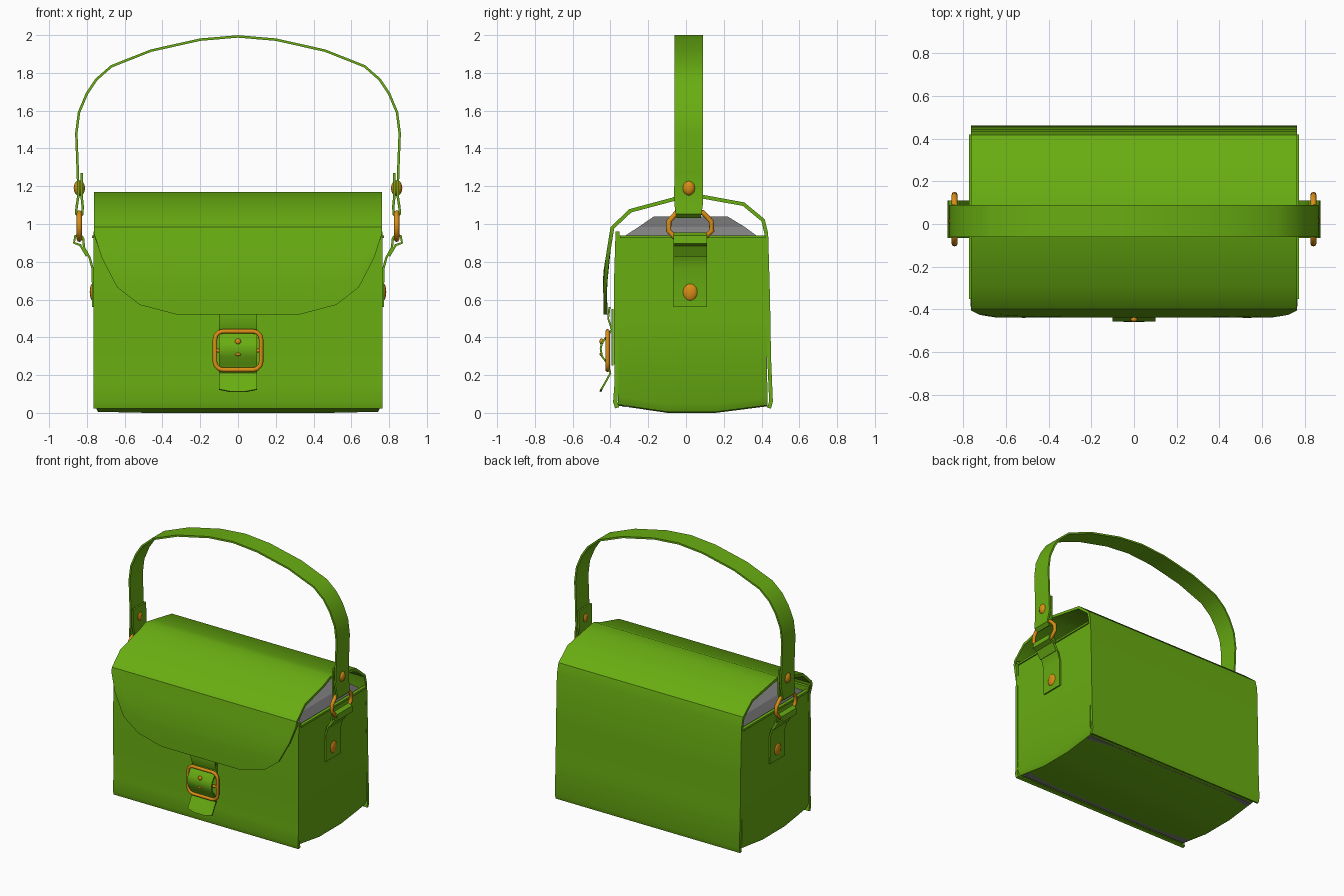
import bpy, bmesh, math
from mathutils import Vector

if "Cube" in bpy.data.objects:
    bpy.data.objects.remove(bpy.data.objects["Cube"])


def material(name, rgb):
    m = bpy.data.materials.new(name)
    m.diffuse_color = (*rgb, 1)
    m.use_nodes = True
    m.node_tree.nodes["Principled BSDF"].inputs["Base Color"].default_value = m.diffuse_color
    return m


GREEN = material("green leather", (0.14, 0.42, 0.006))
BRASS = material("orange brass", (0.70, 0.27, 0.008))
GREY = material("grey lining", (0.21, 0.21, 0.21))


def activate(ob):
    bpy.ops.object.select_all(action='DESELECT')
    ob.select_set(True)
    bpy.context.view_layer.objects.active = ob


def finish(ob, angle=35):
    activate(ob)
    bpy.ops.object.shade_smooth_by_angle(angle=math.radians(angle))
    return ob


def sheet(name, rows, thick, mat=GREEN, angle=35):
    """Leather sheet through a grid of points, given thickness."""
    bm = bmesh.new()
    grid = [[bm.verts.new(p) for p in row] for row in rows]
    for a, b in zip(grid, grid[1:]):
        for i in range(len(a) - 1):
            bm.faces.new((a[i], a[i + 1], b[i + 1], b[i]))
    bmesh.ops.recalc_face_normals(bm, faces=bm.faces)
    me = bpy.data.meshes.new(name)
    bm.to_mesh(me)
    bm.free()
    me.materials.append(mat)
    ob = bpy.data.objects.new(name, me)
    bpy.context.collection.objects.link(ob)
    activate(ob)
    mod = ob.modifiers.new("thickness", 'SOLIDIFY')
    mod.thickness = thick
    mod.offset = 0
    bpy.ops.object.modifier_apply(modifier=mod.name)
    return finish(ob, angle)


def tube(name, pts, r, cyclic=True):
    """Round metal wire along a path."""
    cu = bpy.data.curves.new(name, 'CURVE')
    cu.dimensions = '3D'
    cu.bevel_depth = r
    cu.bevel_resolution = 2
    cu.use_fill_caps = True
    sp = cu.splines.new('POLY')
    sp.points.add(len(pts) - 1)
    for p, co in zip(sp.points, pts):
        p.co = (*co, 1)
    sp.use_cyclic_u = cyclic
    cu.materials.append(BRASS)
    ob = bpy.data.objects.new(name, cu)
    bpy.context.collection.objects.link(ob)
    activate(ob)
    bpy.ops.object.convert(target='MESH')
    return finish(bpy.context.object, 50)


def rivet(name, loc, scale):
    bpy.ops.mesh.primitive_uv_sphere_add(segments=12, ring_count=8, location=loc)
    ob = bpy.context.object
    ob.name = name
    ob.scale = scale
    ob.data.materials.append(BRASS)
    bpy.ops.object.transform_apply(location=False, rotation=False, scale=True)
    return finish(ob, 60)


# Back panel, lid and curved flap in one sheet
half = [(0.763, 0.95), (0.72, 0.82), (0.64, 0.665), (0.52, 0.572), (0.33, 0.522)]
cols = [(-x, z) for x, z in half] + [(x, z) for x, z in reversed(half)]
profile = [(0.44, 0.025), (0.45, 0.06), (0.44, 0.3), (0.435, 0.6), (0.425, 0.95), (0.408, 1.02),
           (0.305, 1.105), (0.085, 1.145), (0.0, 1.16), (-0.07, 1.13), (-0.295, 1.07), (-0.39, 0.98)]
rows = [[(x, y, z) for x, _ in cols] for y, z in profile]
for t in (0.25, 0.5, 0.75, 1):
    row = []
    for x, zb in cols:
        z = 0.98 + (zb - 0.98) * t
        row.append((x, -0.39 - 0.045 * min(1, (0.98 - z) / 0.25) + 0.02 * (0.98 - z), z))
    rows.append(row)
sheet("back_and_flap", rows, 0.02)

# Front panel
front = [(-0.362, 0.96), (-0.37, 0.7), (-0.37, 0.4), (-0.368, 0.15), (-0.375, 0.06), (-0.365, 0.027)]
sheet("front_panel", [[(-0.765, y, z), (0.765, y, z)] for y, z in front], 0.022)

# Side and bottom gusset, bulging slightly across its width
side = [(0.755, 0.94), (0.755, 0.5), (0.755, 0.05), (0.738, 0.012), (0.5, 0.008)]
path = side + [(-x, z) for x, z in reversed(side)]
widths = [(-0.36, 1), (-0.1, 0), (0.16, 0), (0.43, 0.9)]
sheet("gusset", [[(x, y, z + 0.038 * e * (z < 0.06)) for y, e in widths] for x, z in path], 0.015)

# Turned rim along the top of each gusset
for s, n in ((1, "right"), (-1, "left")):
    sheet("gusset_rim_" + n, [[(s * 0.762, -0.35, z), (s * 0.762, 0.42, z)] for z in (0.925, 0.94)], 0.02)

# Grey stuffing showing under the lid
bm = bmesh.new()
loops = []
for z, x, y0, y1 in ((0.03, 0.73, -0.33, 0.40), (0.93, 0.735, -0.335, 0.385),
                     (0.985, 0.70, -0.25, 0.31), (1.04, 0.60, -0.17, 0.22)):
    loops.append([bm.verts.new(p) for p in ((-x, y0, z), (x, y0, z), (x, y1, z), (-x, y1, z))])
for a, b in zip(loops, loops[1:]):
    for i in range(4):
        j = (i + 1) % 4
        bm.faces.new((a[i], a[j], b[j], b[i]))
bm.faces.new(loops[-1])
bm.faces.new(loops[0][::-1])
me = bpy.data.meshes.new("stuffing")
bm.to_mesh(me)
bm.free()
me.materials.append(GREY)
bpy.context.collection.objects.link(bpy.data.objects.new("stuffing", me))

# Carrying handle, folded round the ring at both ends: x, z, half width
arch = [(0.828, 1.27, 0.075), (0.826, 1.13, 0.075), (0.822, 1.09, 0.07), (0.825, 1.05, 0.065),
        (0.84, 1.038, 0.065), (0.858, 1.055, 0.068), (0.853, 1.10, 0.075), (0.845, 1.15, 0.077),
        (0.848, 1.27, 0.075), (0.856, 1.48, 0.075), (0.842, 1.59, 0.075), (0.80, 1.69, 0.075),
        (0.75, 1.765, 0.075), (0.67, 1.835, 0.075), (0.46, 1.918, 0.075), (0.2, 1.976, 0.075)]
arch = arch + [(0, 1.993, 0.075)] + [(-x, z, w) for x, z, w in reversed(arch)]
sheet("handle", [[(x, 0.014 - w, z), (x, 0.014 + w, z)] for x, z, w in arch], 0.013)

# Rings, tabs and rivets on both sides
ring = [(-0.092, 0.965), (-0.09, 1.015), (-0.05, 1.06), (0.09, 1.06), (0.133, 1.015),
        (0.137, 0.965), (0.09, 0.918), (-0.05, 0.918)]
tab = [(0.767, 0.56), (0.769, 0.76), (0.785, 0.82), (0.815, 0.875), (0.82, 0.925), (0.84, 0.948),
       (0.862, 0.935), (0.868, 0.90), (0.835, 0.888), (0.80, 0.83)]
for s, n in ((1, "right"), (-1, "left")):
    tube("ring_" + n, [(s * 0.84, y, z) for y, z in ring], 0.014)
    sheet("ring_tab_" + n, [[(s * x, -0.065, z), (s * x, 0.11, z)] for x, z in tab], 0.012)
    rivet("handle_rivet_" + n, (s * 0.84, 0.015, 1.19), (0.03, 0.036, 0.042))
    rivet("tab_rivet_" + n, (s * 0.765, 0.022, 0.64), (0.02, 0.043, 0.05))

# Closing strap threaded through the buckle, with a tapered tip
strap = [(-0.405, 0.56), (-0.412, 0.50), (-0.392, 0.44), (-0.42, 0.405), (-0.445, 0.37), (-0.452, 0.34),
         (-0.445, 0.30), (-0.415, 0.26), (-0.40, 0.21), (-0.425, 0.165), (-0.445, 0.13)]
xs = (-0.1, -0.04, 0.04, 0.1)
rows = [[(x, y, z) for x in xs] for y, z in strap]
rows.append([(x, -0.448 if abs(x) > 0.05 else -0.454, 0.124 if abs(x) > 0.05 else 0.112) for x in xs])
sheet("closing_strap", rows, 0.01)
sheet("strap_backing", [[(-0.1, -0.39, z), (0.1, -0.39, z)] for z in (0.55, 0.25)], 0.01)

# Buckle frame, crossbar and stud
frame = []
for cx, cz, a0 in ((0.08, 0.39, 0), (-0.08, 0.39, 90), (-0.08, 0.27, 180), (0.08, 0.27, 270)):
    for k in range(4):
        a = math.radians(a0 + 30 * k)
        frame.append((cx + 0.042 * math.cos(a), -0.415, cz + 0.042 * math.sin(a)))
tube("buckle_frame", frame, 0.012)
tube("buckle_crossbar", [(-0.12, -0.415, 0.33), (0.12, -0.415, 0.33)], 0.01, False)
rivet("buckle_stud", (0, -0.447, 0.378), (0.016, 0.012, 0.016))
rivet("buckle_prong", (0, -0.45, 0.31), (0.016, 0.008, 0.008))
